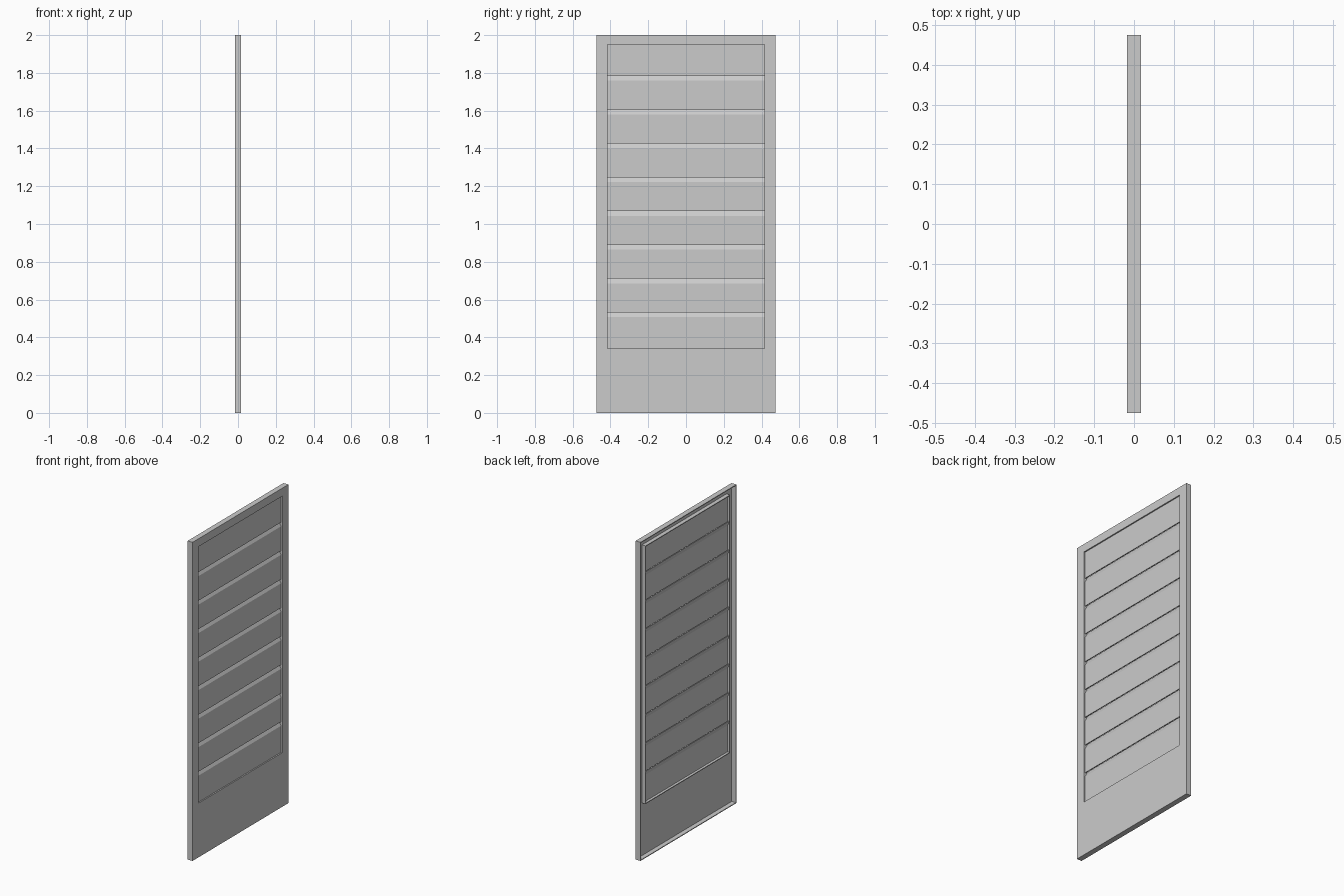
import bpy
import bmesh

cube = bpy.data.objects.get("Cube")
if cube:
    bpy.data.objects.remove(cube, do_unlink=True)

grey = bpy.data.materials.new("light_grey_metal")
grey.use_nodes = True
colour = (0.6, 0.6, 0.6, 1)
grey.diffuse_color = colour
grey.node_tree.nodes["Principled BSDF"].inputs["Base Color"].default_value = colour


def finish(name, bm):
    bmesh.ops.recalc_face_normals(bm, faces=bm.faces)
    mesh = bpy.data.meshes.new(name)
    bm.to_mesh(mesh)
    bm.free()
    mesh.materials.append(grey)
    obj = bpy.data.objects.new(name, mesh)
    bpy.context.collection.objects.link(obj)
    return obj


def ring(name, outer, inner, x0, x1):
    """Rectangular frame; each rectangle is (half width, bottom, top)."""
    bm = bmesh.new()
    loops = []
    for (w, low, high), x in ((outer, x0), (outer, x1), (inner, x1), (inner, x0)):
        corners = ((-w, low), (w, low), (w, high), (-w, high))
        loops.append([bm.verts.new((x, y, z)) for y, z in corners])
    for k in range(4):
        a, b = loops[k], loops[(k + 1) % 4]
        for i in range(4):
            j = (i + 1) % 4
            bm.faces.new((a[i], a[j], b[j], b[i]))
    return finish(name, bm)


def extrude_profile(name, profile, half_width):
    """Extrude an (x, z) outline along y."""
    bm = bmesh.new()
    ends = [[bm.verts.new((x, y, z)) for x, z in profile]
            for y in (-half_width, half_width)]
    for end in ends:
        bm.faces.new(end)
    n = len(profile)
    for i in range(n):
        j = (i + 1) % n
        bm.faces.new((ends[0][i], ends[0][j], ends[1][j], ends[1][i]))
    return finish(name, bm)


def inset(rect, t):
    return (rect[0] - t, rect[1] + t, rect[2] - t)


# Pan-shaped door: face sheet with a thin lip folded back around its edge
FRONT, BACK, SHEET = 0.017, -0.017, 0.005
door = (0.475, 0.0, 2.0)
opening = (0.415, 0.34, 1.95)
ring("face_sheet", door, opening, FRONT - SHEET, FRONT)
ring("outer_lip", door, inset(door, SHEET), BACK, FRONT - SHEET)

# Sleeve around the opening, standing out at the back
ring("opening_sleeve", inset(opening, -SHEET), opening, -0.013, FRONT - SHEET)

# Nine overlapping louvre slats, each bent inward at the top behind the next
COUNT = 9
pitch = (opening[2] - opening[1]) / COUNT
body, tuck, thick, bend = 0.009, -0.005, 0.006, 0.0125
for i in range(COUNT):
    low = opening[1] + i * pitch
    top = low + pitch
    start = low + (bend if i else 0)
    if i < COUNT - 1:
        front_edge = [(body, start), (body, top - bend),
                      (tuck, top + bend), (tuck, top + 1.5 * bend)]
    else:
        front_edge = [(body, start), (body, top)]
    back_edge = [(x - thick, z) for x, z in reversed(front_edge)]
    extrude_profile(f"louvre_slat_{i + 1}", front_edge + back_edge, opening[0])
